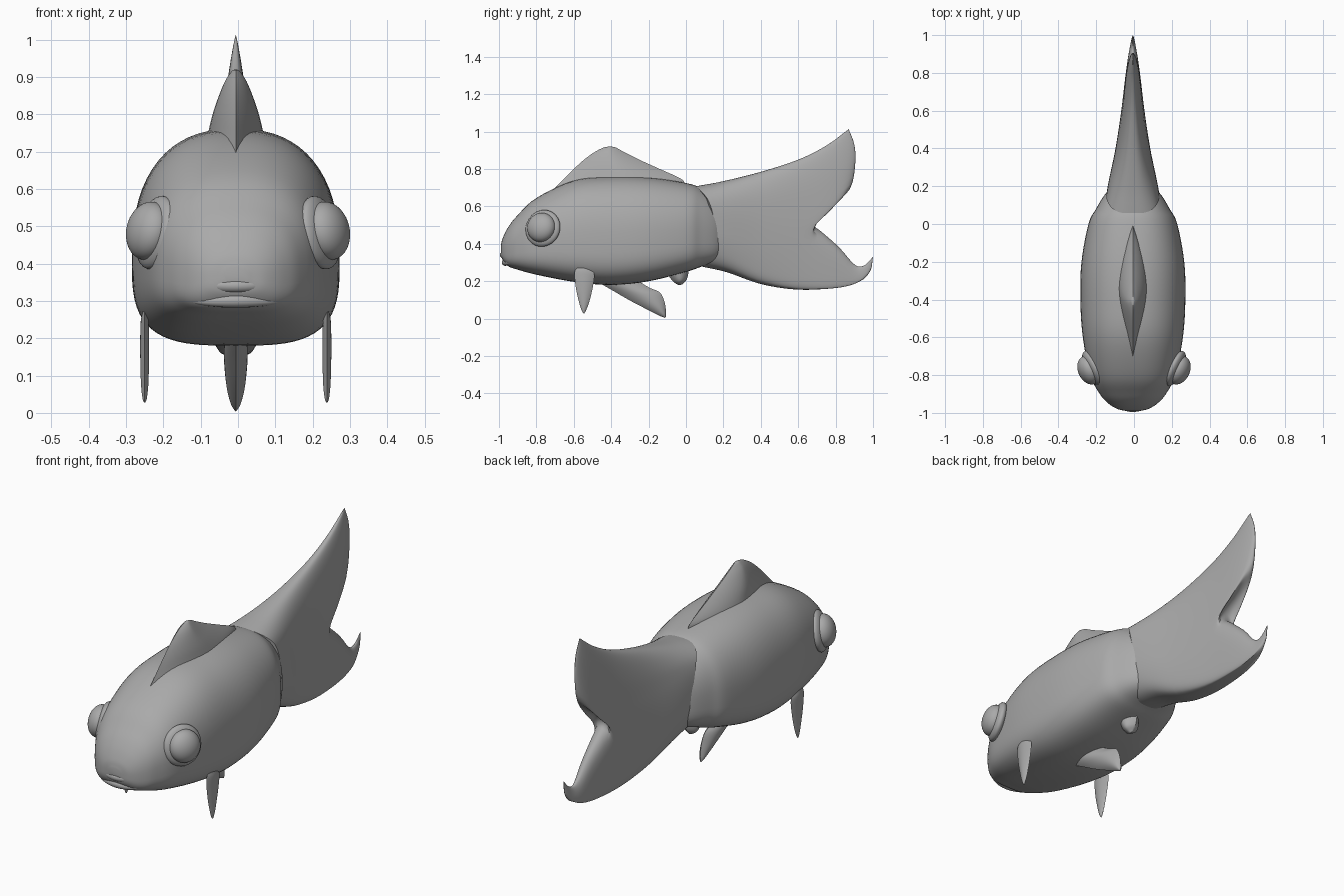
import bpy, bmesh
from math import sin, cos, pi
from mathutils import Vector

if "Cube" in bpy.data.objects:
    bpy.data.objects.remove(bpy.data.objects["Cube"])

MID = -0.006  # plane of symmetry of the body

grey = bpy.data.materials.new("plain_grey")
grey.use_nodes = True
grey.diffuse_color = (0.4, 0.4, 0.4, 1)
grey.node_tree.nodes["Principled BSDF"].inputs["Base Color"].default_value = (0.4, 0.4, 0.4, 1)


def spline(rows, t):
    """Smooth curve through rows of numbers, t from 0 to 1."""
    f = min(max(t, 0), 1) * (len(rows) - 1)
    i = min(int(f), len(rows) - 2)
    f -= i
    p1, p2 = Vector(rows[i]), Vector(rows[i + 1])
    p0 = Vector(rows[i - 1]) if i else 2 * p1 - p2
    p3 = Vector(rows[i + 2]) if i + 2 < len(rows) else 2 * p2 - p1
    return (p1 * 2 + (p2 - p0) * f + (p0 * 2 - p1 * 5 + p2 * 4 - p3) * f ** 2
            + (p1 * 3 - p0 - p2 * 3 + p3) * f ** 3) / 2


def spow(a, e):
    return abs(a) ** e * (1 if a >= 0 else -1)


def finish(name, bm, angle):
    bmesh.ops.remove_doubles(bm, verts=bm.verts, dist=0.0002)
    bmesh.ops.recalc_face_normals(bm, faces=bm.faces)
    mesh = bpy.data.meshes.new(name)
    bm.to_mesh(mesh)
    bm.free()
    mesh.materials.append(grey)
    ob = bpy.data.objects.new(name, mesh)
    bpy.context.collection.objects.link(ob)
    bpy.ops.object.select_all(action="DESELECT")
    ob.select_set(True)
    bpy.context.view_layer.objects.active = ob
    bpy.ops.object.shade_smooth_by_angle(angle=angle)
    return ob


def loft(name, rings, angle=0.8, loop=False):
    bm = bmesh.new()
    vs = [[bm.verts.new(p) for p in r] for r in rings]
    n = len(vs[0])
    for a, b in zip(vs, vs[1:] + (vs[:1] if loop else [])):
        for j in range(n):
            k = (j + 1) % n
            bm.faces.new((a[j], a[k], b[k], b[j]))
    if not loop:
        bm.faces.new(vs[0])
        bm.faces.new(vs[-1])
    finish(name, bm, angle)


# Body: sections of (y, bottom, top, half width)
SECTIONS = [(-0.99, 0.35, 0.39, 0.03), (-0.98, 0.315, 0.43, 0.08), (-0.95, 0.28, 0.49, 0.13),
            (-0.9, 0.262, 0.553, 0.175), (-0.8, 0.235, 0.645, 0.225), (-0.6, 0.197, 0.738, 0.265),
            (-0.4, 0.18, 0.76, 0.278), (-0.2, 0.2, 0.755, 0.272), (0, 0.25, 0.725, 0.235),
            (0.08, 0.277, 0.697, 0.195), (0.16, 0.305, 0.64, 0.145), (0.22, 0.35, 0.58, 0.08)]
rings = []
for i in range(61):
    y, lo, hi, w = spline(SECTIONS, i / 60)
    mid = lo + 0.4 * (hi - lo)
    ring = []
    for j in range(64):
        c, s = cos(j * pi / 32), sin(j * pi / 32)
        e = 2 / 2.4 if s > 0 else 2 / 3.3
        ring.append((MID + w * spow(c, e), y, mid + spow(s, e) * (hi - mid if s > 0 else mid - lo)))
    rings.append(ring)
loft("body", rings)

# Tail: patch between four edge curves in (y, z), thickened by a curve of (y, half width)
TOP = [(0.055, 0.708), (0.2, 0.735), (0.4, 0.785), (0.6, 0.85), (0.75, 0.925), (0.87, 1.013)]
LOW = [(0.09, 0.277), (0.22, 0.248), (0.4, 0.185), (0.6, 0.155), (0.8, 0.165), (0.93, 0.2),
       (0.985, 0.255), (1, 0.33)]
BASE = [(0.055, 0.708), (0.12, 0.63), (0.155, 0.5), (0.15, 0.38), (0.09, 0.277)]
REAR = [(0.87, 1.013), (0.9, 0.93), (0.905, 0.83), (0.88, 0.7), (0.8, 0.62), (0.71, 0.56),
        (0.68, 0.505), (0.73, 0.46), (0.82, 0.38), (0.9, 0.29), (0.95, 0.283), (1, 0.33)]
WIDTH = [(0, 0.165), (0.2, 0.133), (0.4, 0.092), (0.6, 0.062), (0.8, 0.042), (1, 0.02)]
rings = []
for i in range(41):
    u = sin(i / 40 * pi / 2)
    ring = []
    for j in range(96):
        c, s = cos(j * pi / 48), sin(j * pi / 48)
        v = (1 - spow(c, 0.85)) / 2
        p = (spline(TOP, u) * (1 - v) + spline(LOW, u) * v
             + spline(BASE, v) * (1 - u) + spline(REAR, v) * u
             - (Vector(TOP[0]) * (1 - v) + Vector(LOW[0]) * v) * (1 - u)
             - (Vector(TOP[-1]) * (1 - v) + Vector(LOW[-1]) * v) * u)
        w = spline(WIDTH, p.x).y * max(0, 1 - u ** 8) ** 0.5
        ring.append((MID + w * spow(s, 0.75), p.x, p.y))
    rings.append(ring)
loft("tail", rings, 1.2)


def fin(name, rows, x=MID, power=2):
    """Lens-shaped fin; rows of (front y, front z, back y, back z, half width)."""
    rings = []
    for i in range(25):
        y1, z1, y2, z2, w = spline(rows, i / 24)
        ring = []
        for j in range(32):
            t = 1 - abs(j - 16) / 16
            side = 1 if j < 16 else -1
            d = w * (1 - abs(2 * t - 1) ** power) * side
            ring.append((x + d, y1 + (y2 - y1) * t, z1 + (z2 - z1) * t))
        rings.append(ring)
    loft(name, rings, 0.7)


fin("dorsal_fin", [(-0.74, 0.66, 0.01, 0.66, 0.085), (-0.68, 0.72, -0.005, 0.72, 0.08),
                   (-0.65, 0.75, -0.03, 0.75, 0.074), (-0.6, 0.8, -0.14, 0.8, 0.062),
                   (-0.545, 0.85, -0.25, 0.85, 0.045), (-0.49, 0.89, -0.33, 0.89, 0.028),
                   (-0.44, 0.915, -0.375, 0.915, 0.011), (-0.41, 0.92, -0.4, 0.92, 0.003)], power=1.6)
fin("belly_fin", [(-0.48, 0.2, -0.3, 0.23, 0.03), (-0.4, 0.155, -0.2, 0.168, 0.032),
                  (-0.3, 0.097, -0.14, 0.14, 0.03), (-0.2, 0.045, -0.115, 0.09, 0.024),
                  (-0.14, 0.015, -0.107, 0.04, 0.014), (-0.112, 0.004, -0.108, 0.01, 0.003)])
fin("rear_belly_fin", [(-0.12, 0.27, 0.02, 0.29, 0.045), (-0.09, 0.225, 0.014, 0.25, 0.045),
                       (-0.065, 0.195, 0.004, 0.21, 0.035), (-0.04, 0.18, -0.02, 0.182, 0.008)])
for side, label in ((1, "left"), (-1, "right")):
    fin(label + "_side_fin", [(-0.58, 0.275, -0.51, 0.265, 0.006), (-0.596, 0.245, -0.49, 0.235, 0.011),
                              (-0.588, 0.16, -0.5, 0.16, 0.012), (-0.57, 0.08, -0.52, 0.08, 0.01),
                              (-0.556, 0.04, -0.537, 0.04, 0.006), (-0.548, 0.028, -0.544, 0.028, 0.002)],
        MID + side * 0.244)

    # Eyes: flattened rim with a bulging ball
    out = Vector((side * 0.88, -0.4, 0.2)).normalized()
    for part, r, depth, lift in (("eye_rim", 0.1, 0.036, 0), ("eye_ball", 0.079, 0.055, 0.022)):
        bm = bmesh.new()
        bmesh.ops.create_uvsphere(bm, u_segments=40, v_segments=20, radius=1)
        bmesh.ops.scale(bm, vec=(r, r, depth), verts=bm.verts)
        ob = finish(f"{label}_{part}", bm, 0.8)
        ob.rotation_euler = out.to_track_quat("Z", "Y").to_euler()
        ob.location = Vector((side * 0.22, -0.765, 0.483)) + out * lift

# Lips: closed tube bent around the snout
rings = []
for i in range(64):
    a = i * pi / 32
    c, s = cos(a), spow(sin(a), 0.6)
    centre = Vector((MID + 0.135 * c, -0.972 + 0.06 * c * c - 0.005 * s, 0.32 + 0.02 * s))
    radial = Vector((c, 0, sin(a)))
    ring = []
    for j in range(16):
        b = j * pi / 8
        ring.append(centre + 0.018 * (radial * cos(b) + Vector((0, sin(b), 0))))
    rings.append(ring)
loft("lips", rings, 1.2, loop=True)
